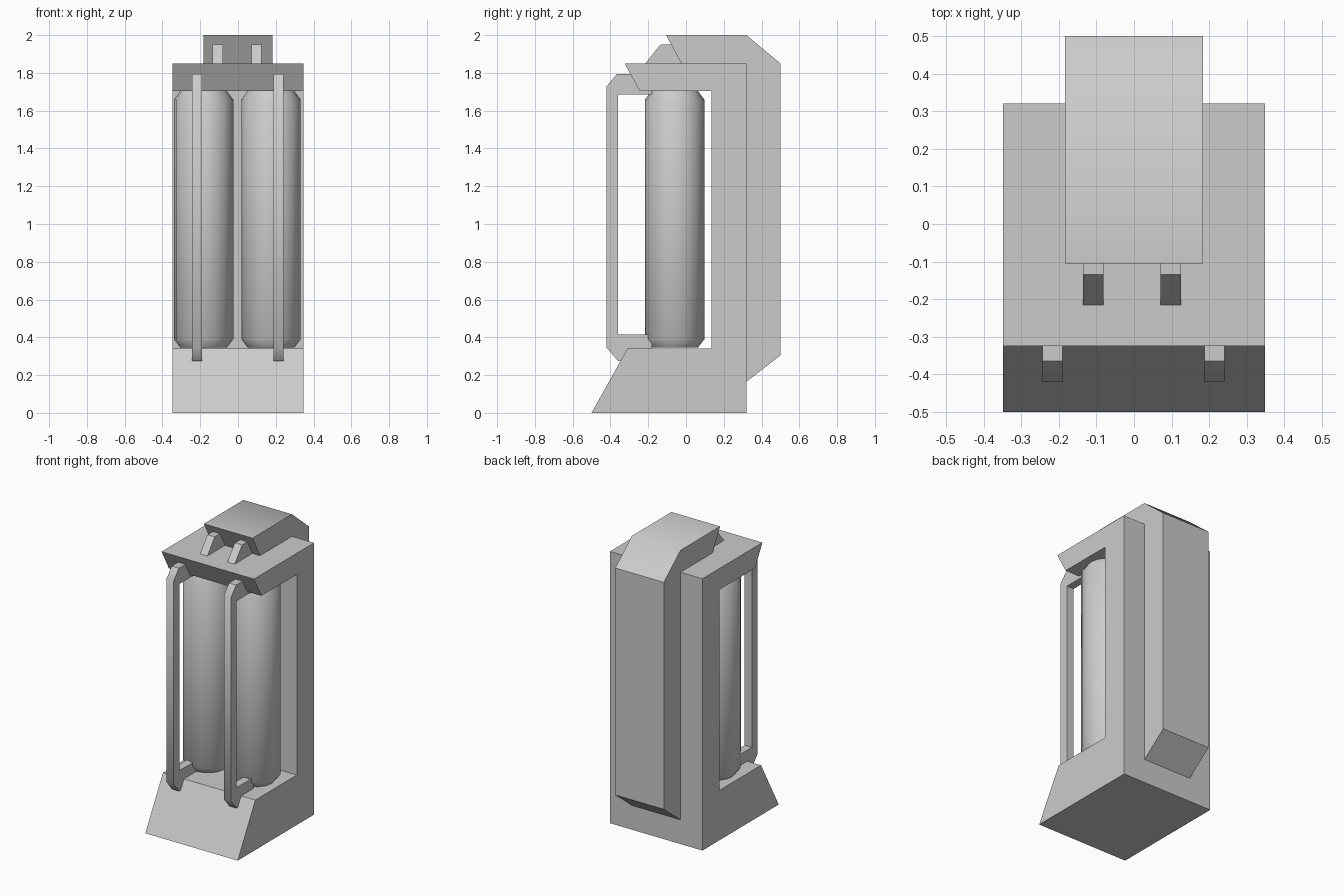
import bpy, bmesh, math

cube = bpy.data.objects.get("Cube")
if cube:
    bpy.data.objects.remove(cube, do_unlink=True)

grey = bpy.data.materials.new("plain_grey")
grey.use_nodes = True
grey.diffuse_color = (0.6, 0.6, 0.6, 1)
grey.node_tree.nodes["Principled BSDF"].inputs["Base Color"].default_value = grey.diffuse_color


def finish(name, bm):
    """Turn a bmesh into a shaded object."""
    bmesh.ops.recalc_face_normals(bm, faces=bm.faces)
    mesh = bpy.data.meshes.new(name)
    bm.to_mesh(mesh)
    bm.free()
    mesh.materials.append(grey)
    obj = bpy.data.objects.new(name, mesh)
    bpy.context.collection.objects.link(obj)
    bpy.ops.object.select_all(action='DESELECT')
    obj.select_set(True)
    bpy.context.view_layer.objects.active = obj
    bpy.ops.object.shade_smooth_by_angle(angle=math.radians(45))
    return obj


def slab(name, profile, x, width):
    """Extrude a side profile of (y, z) points across the width."""
    bm = bmesh.new()
    face = bm.faces.new([bm.verts.new((x - width / 2, y, z)) for y, z in profile])
    out = bmesh.ops.extrude_face_region(bm, geom=[face])
    verts = [v for v in out["geom"] if isinstance(v, bmesh.types.BMVert)]
    bmesh.ops.translate(bm, verts=verts, vec=(width, 0, 0))
    return finish(name, bm)


def tank(name, x, y, rings, sides=16):
    """Capped round body made from (radius, z) rings."""
    bm = bmesh.new()
    loops = []
    for r, z in rings:
        angles = [2 * math.pi * i / sides for i in range(sides)]
        loops.append([bm.verts.new((x + r * math.cos(a), y + r * math.sin(a), z)) for a in angles])
    for low, high in zip(loops, loops[1:]):
        for i in range(sides):
            j = (i + 1) % sides
            bm.faces.new((low[i], low[j], high[j], high[i]))
    bm.faces.new(loops[0])
    bm.faces.new(loops[-1])
    return finish(name, bm)


# Main frame: sloped foot, back wall and overhanging roof
slab("frame", [(-0.5, 0), (0.32, 0), (0.32, 1.85), (-0.325, 1.85), (-0.245, 1.705),
               (0.135, 1.705), (0.135, 0.34), (-0.31, 0.34)], 0, 0.696)

# Housing that runs up the back and over the roof
slab("back_housing", [(0.32, 0.165), (0.5, 0.305), (0.5, 1.85), (0.32, 2), (-0.105, 2),
                      (-0.025, 1.85), (0.32, 1.85)], 0, 0.366)

bracket = [(-0.18, 1.795), (-0.365, 1.795), (-0.42, 1.73), (-0.42, 0.345), (-0.36, 0.275),
           (-0.18, 0.275), (-0.18, 0.415), (-0.36, 0.415), (-0.36, 1.685), (-0.18, 1.685)]
tab = [(-0.215, 1.85), (-0.135, 1.95), (-0.07, 1.95), (-0.02, 1.85)]
tank_rings = [(0.123, 0.345), (0.157, 0.39), (0.157, 1.658), (0.123, 1.705)]

# Paired tanks, front bars and roof tabs
for side, tank_x, bar_x, tab_x in (("right", -0.182, -0.217, -0.108), ("left", 0.175, 0.214, 0.098)):
    tank(side + "_tank", tank_x, -0.06, tank_rings)
    slab(side + "_front_bar", bracket, bar_x, 0.054)
    slab(side + "_roof_tab", tab, tab_x, 0.055)
